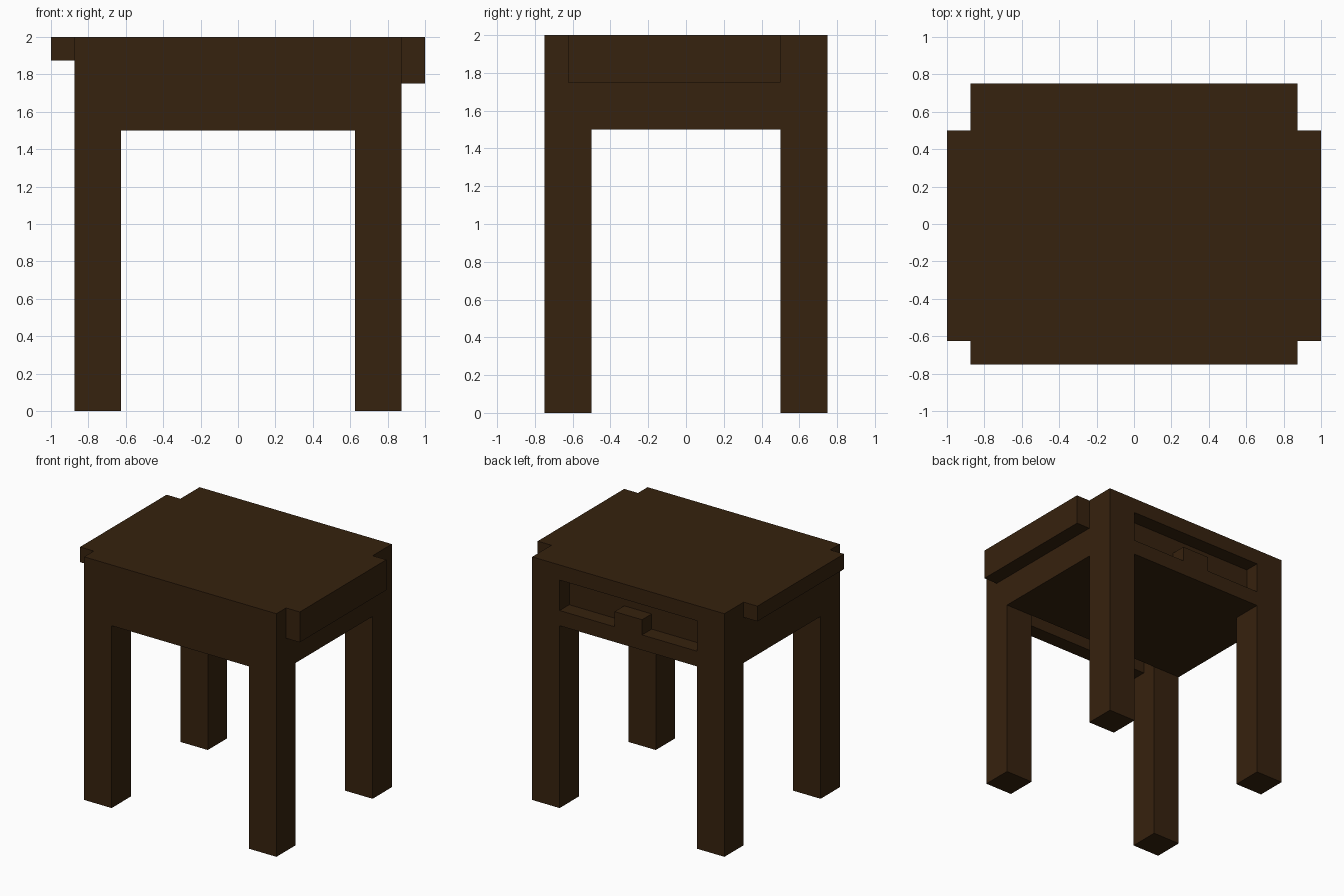
import bpy

if "Cube" in bpy.data.objects:
    bpy.data.objects.remove(bpy.data.objects["Cube"])

wood = bpy.data.materials.new("dark_brown_wood")
wood.diffuse_color = (0.037, 0.016, 0.0044, 1)
wood.use_nodes = True
wood.node_tree.nodes["Principled BSDF"].inputs["Base Color"].default_value = wood.diffuse_color


def box(name, x, y, z):
    """Box from (min, max) ranges on each axis."""
    bpy.ops.mesh.primitive_cube_add(size=1)
    ob = bpy.context.object
    ob.name = name
    for v in ob.data.vertices:
        v.co = [r[0] if c < 0 else r[1] for c, r in zip(v.co, (x, y, z))]
    ob.data.materials.append(wood)
    return ob


def cut(target, x, y, z):
    """Carve a box-shaped pocket out of the target."""
    cutter = box("cutter", x, y, z)
    cutter.hide_render = True
    mod = target.modifiers.new("pocket", 'BOOLEAN')
    mod.operation = 'DIFFERENCE'
    mod.solver = 'EXACT'
    mod.object = cutter
    bpy.context.view_layer.objects.active = target
    bpy.ops.object.modifier_apply(modifier=mod.name)
    bpy.data.objects.remove(cutter)


# Table body with a shelf recess in the back and a slot behind the front apron
body = box("table_body", (-0.875, 0.875), (-0.75, 0.75), (1.5, 2))
cut(body, (-0.625, 0.625), (0.625, 0.9), (1.625, 1.875))
cut(body, (-0.625, 0.625), (-0.625, -0.5), (1.4, 1.875))

# Small block standing in the back recess
box("recess_block", (-0.125, 0.125), (0.625, 0.75), (1.625, 1.75))

# Four square legs
for sx, side in ((-1, "left"), (1, "right")):
    for sy, end in ((-1, "front"), (1, "back")):
        x = sorted((sx * 0.625, sx * 0.875))
        y = sorted((sy * 0.5, sy * 0.75))
        box(f"{end}_{side}_leg", x, y, (0, 1.5))

# Overhanging side ledges, the right one deeper
box("right_ledge", (0.875, 1), (-0.625, 0.5), (1.75, 2))
box("left_ledge", (-1, -0.875), (-0.625, 0.5), (1.875, 2))
